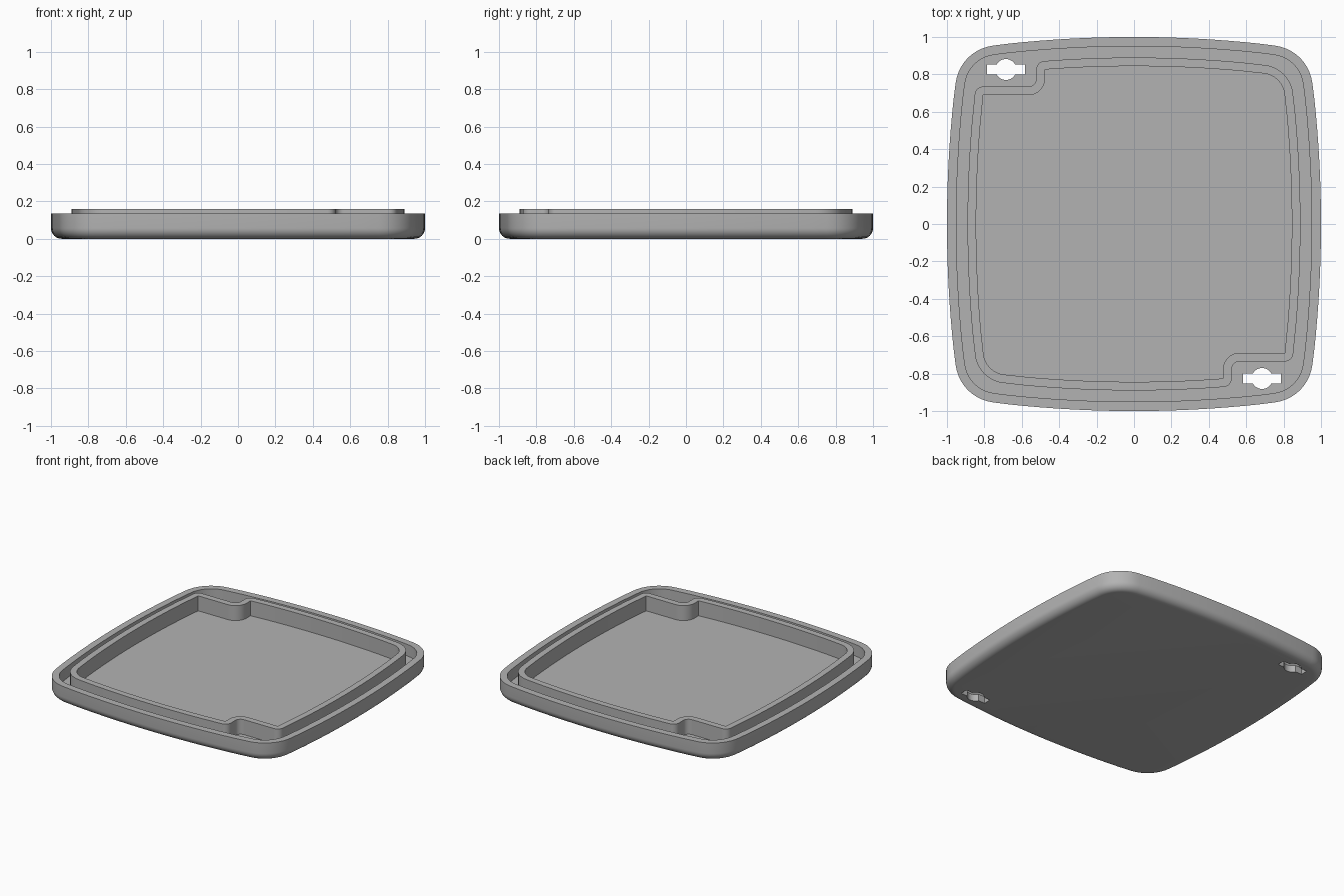
import bpy, bmesh, math
from mathutils import Vector

cube = bpy.data.objects.get("Cube")
if cube:
    bpy.data.objects.remove(cube, do_unlink=True)

BOW = 6.3          # radius of the bowed sides
FLOOR, RIM, TOP = 0.05, 0.135, 0.16

grey = bpy.data.materials.new("plain grey")
grey.use_nodes = True
grey.diffuse_color = (0.45, 0.45, 0.45, 1)
grey.node_tree.nodes["Principled BSDF"].inputs["Base Color"].default_value = grey.diffuse_color


def bow(d, t):
    return d - t * t / (2 * BOW)


def spread(a, b, n=16):
    return [a + (b - a) * i / n for i in range(n + 1)]


def fillet(points, steps=10):
    """Round each (x, y, radius) corner; radius 0 leaves the point alone."""
    out = []
    for i, (x, y, r) in enumerate(points):
        p = Vector((x, y))
        if not r:
            out.append(p)
            continue
        a = (Vector(points[i - 1][:2]) - p).normalized()
        b = (Vector(points[(i + 1) % len(points)][:2]) - p).normalized()
        half = a.angle(b) / 2
        centre = p + (a + b).normalized() * r / math.sin(half)
        start = p + a * r / math.tan(half) - centre
        end = p + b * r / math.tan(half) - centre
        sweep = math.atan2(start.cross(end), start.dot(end))
        for k in range(steps + 1):
            t = sweep * k / steps
            c, s = math.cos(t), math.sin(t)
            out.append(centre + Vector((c * start.x - s * start.y, s * start.x + c * start.y)))
    return out


def corner_of(d):
    return math.sqrt(BOW * BOW + 2 * BOW * d) - BOW


def tray_outline(inset):
    """Bowed square with four round corners."""
    d, pts = 1 - inset, []
    c = corner_of(d)
    side = [(bow(d, t), t, 0) for t in spread(-0.66, 0.66)] + [(c, c, 0.23 - inset)]
    for _ in range(4):
        pts += side
        side = [(-y, x, r) for x, y, r in side]
    return fillet(pts)


def ring_outline(inset):
    """Bowed square with two opposite corners stepped inwards."""
    d = 0.89 - inset
    c, nx, ny = corner_of(d), 0.522 - inset, 0.735 - inset
    convex, concave = max(0.045 - inset, 0.001), 0.042 + inset
    half = [(bow(d, ny), -ny, convex)]
    half += [(bow(d, t), t, 0) for t in spread(-0.52, 0.58)]
    half += [(c, c, 0.17 - inset)]
    half += [(t, bow(d, t), 0) for t in spread(0.58, -0.36)]
    half += [(-nx, bow(d, nx), convex), (-nx, ny, concave)]
    return fillet(half + [(-x, -y, r) for x, y, r in half])


def loft(name, layers, closed=False):
    """Skin a list of (outline, height) loops; cap the ends or join them."""
    bm = bmesh.new()
    loops = [[bm.verts.new((p.x, p.y, z)) for p in pts] for pts, z in layers]
    pairs = list(zip(loops, loops[1:]))
    if closed:
        pairs.append((loops[-1], loops[0]))
    else:
        bm.faces.new(loops[0][::-1])
        bm.faces.new(loops[-1])
    for low, high in pairs:
        for i in range(len(low)):
            j = (i + 1) % len(low)
            bm.faces.new((low[i], low[j], high[j], high[i]))
    bmesh.ops.recalc_face_normals(bm, faces=bm.faces)
    mesh = bpy.data.meshes.new(name)
    bm.to_mesh(mesh)
    bm.free()
    mesh.materials.append(grey)
    obj = bpy.data.objects.new(name, mesh)
    bpy.context.collection.objects.link(obj)
    return obj


# Tray: rounded underside, outer wall, rim and recessed floor
R = 0.057
layers = []
for k in range(9):
    a = math.pi / 2 * k / 8
    layers.append((tray_outline(R * (1 - math.sin(a))), R * (1 - math.cos(a))))
layers += [(tray_outline(0), RIM), (tray_outline(0.05), RIM), (tray_outline(0.05), FLOOR)]
tray = loft("tray", layers)

# Strap slots: a bar with a round middle, cut through two opposite corners
bar, hole, half_bar = 0.102, 0.056, 0.027
a0 = math.asin(half_bar / hole)
arc = [Vector((hole * math.cos(a), hole * math.sin(a))) for a in spread(a0, math.pi - a0)]
upper = [Vector((bar, half_bar))] + arc + [Vector((-bar, half_bar))]
slot = upper + [-p for p in upper]
for s in (1, -1):
    centre = Vector((-0.685, 0.826)) * s
    cutter = loft("slot_cutter", [([p + centre for p in slot], z) for z in (-0.1, 0.1)])
    cutter.hide_render = True
    mod = tray.modifiers.new("slot", "BOOLEAN")
    mod.operation, mod.solver, mod.object = "DIFFERENCE", "EXACT", cutter
    bpy.context.view_layer.update()
    cut = bpy.data.meshes.new_from_object(tray.evaluated_get(bpy.context.evaluated_depsgraph_get()))
    tray.modifiers.clear()
    tray.data = cut
    bpy.data.objects.remove(cutter, do_unlink=True)

# Inner ring: raised wall standing on the floor
outer, inner = ring_outline(0), ring_outline(0.046)
base = FLOOR - 0.01
ring = loft("inner_ring", [(outer, base), (outer, TOP), (inner, TOP), (inner, base)], closed=True)

# Smooth shading with sharp edges kept
bpy.ops.object.select_all(action="DESELECT")
for obj in (tray, ring):
    obj.select_set(True)
bpy.context.view_layer.objects.active = tray
bpy.ops.object.shade_smooth_by_angle(angle=math.radians(30))
